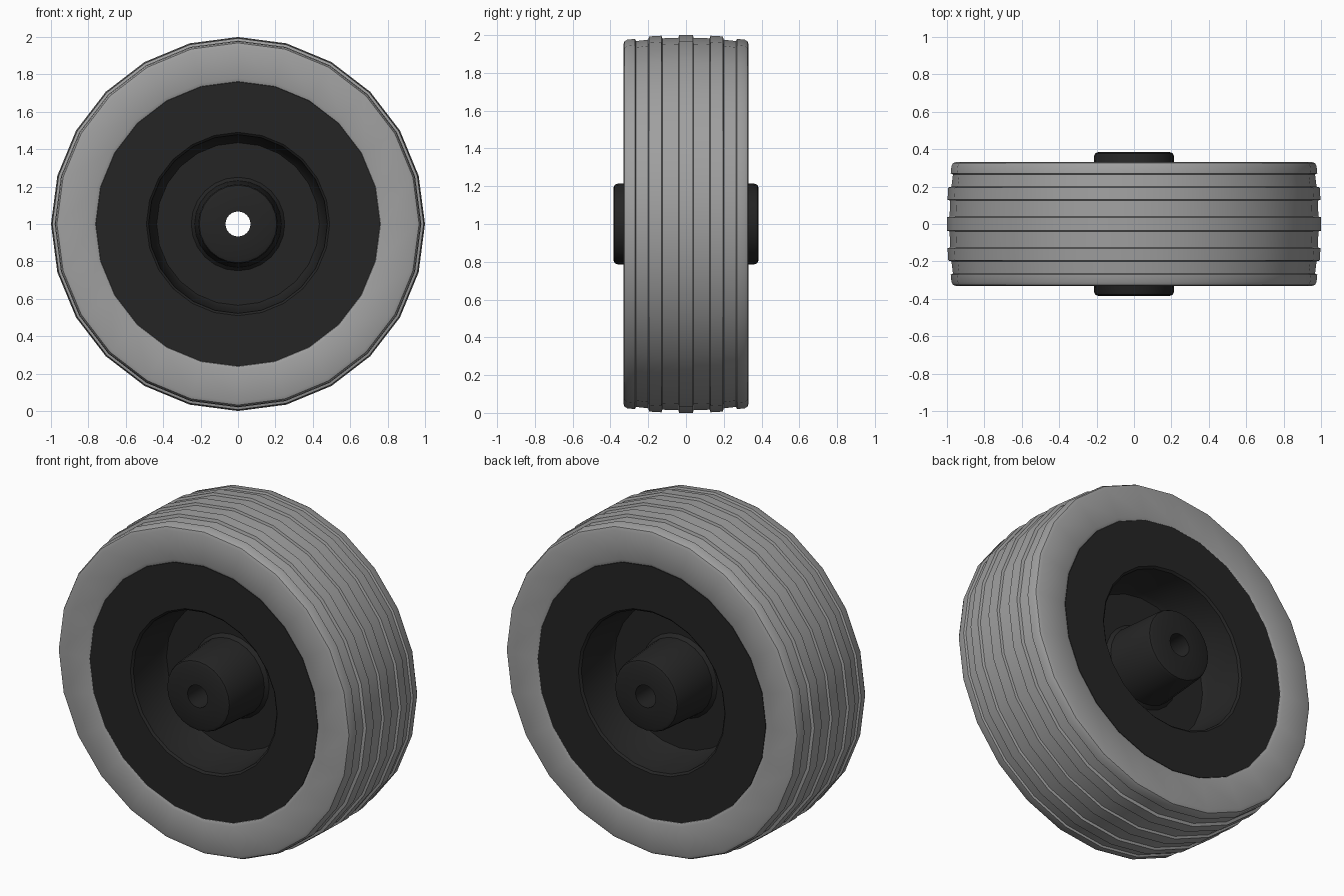
import bpy, bmesh, math

SIDES = 24

cube = bpy.data.objects.get("Cube")
if cube:
    bpy.data.objects.remove(cube, do_unlink=True)


def material(name, value):
    mat = bpy.data.materials.new(name)
    mat.use_nodes = True
    colour = (value, value, value, 1)
    mat.diffuse_color = colour
    bsdf = mat.node_tree.nodes["Principled BSDF"]
    bsdf.inputs["Base Color"].default_value = colour
    bsdf.inputs["Roughness"].default_value = 0.6
    return mat


def mirrored(half):
    """Complete a (radius, y) half profile with its reflection across y = 0."""
    return half + [(r, -y) for r, y in reversed(half)]


def lathe(name, profile, mat):
    """Revolve a closed (radius, y) profile around the axle."""
    bm = bmesh.new()
    rings = []
    for i in range(SIDES):
        a = 2 * math.pi * i / SIDES
        rings.append([bm.verts.new((r * math.cos(a), y, 1 + r * math.sin(a)))
                      for r, y in profile])
    n = len(profile)
    for i in range(SIDES):
        here, there = rings[i], rings[(i + 1) % SIDES]
        for j in range(n):
            k = (j + 1) % n
            bm.faces.new((here[j], here[k], there[k], there[j]))
    bmesh.ops.recalc_face_normals(bm, faces=bm.faces)
    mesh = bpy.data.meshes.new(name)
    bm.to_mesh(mesh)
    bm.free()
    mesh.materials.append(mat)
    obj = bpy.data.objects.new(name, mesh)
    bpy.context.collection.objects.link(obj)
    bpy.ops.object.select_all(action="DESELECT")
    obj.select_set(True)
    bpy.context.view_layer.objects.active = obj
    bpy.ops.object.shade_smooth_by_angle(angle=math.radians(35))
    return obj


rubber = material("grey rubber", 0.35)
plastic = material("black plastic", 0.018)

# Tyre: rounded shoulders and a crowned tread with raised ribs
tyre = [(0.755, -0.31), (0.762, -0.325), (0.78, -0.332),
        (0.95, -0.332), (0.968, -0.325), (0.976, -0.31)]
tyre += [(0.98, -0.27), (0.968, -0.265), (0.976, -0.2),
         (0.993, -0.195), (0.997, -0.13), (0.983, -0.125),
         (0.986, -0.04), (1.0, -0.036)]
lathe("tyre", mirrored(tyre), rubber)

# Rim: flat outer face, dished recess, and long hub with an axle bore
rim = [(0.76, -0.326), (0.49, -0.326), (0.478, -0.315),
       (0.452, -0.085), (0.435, -0.06),
       (0.25, -0.06), (0.232, -0.08),
       (0.213, -0.365), (0.207, -0.378), (0.19, -0.385), (0.067, -0.385)]
lathe("rim_and_hub", mirrored(rim), plastic)
